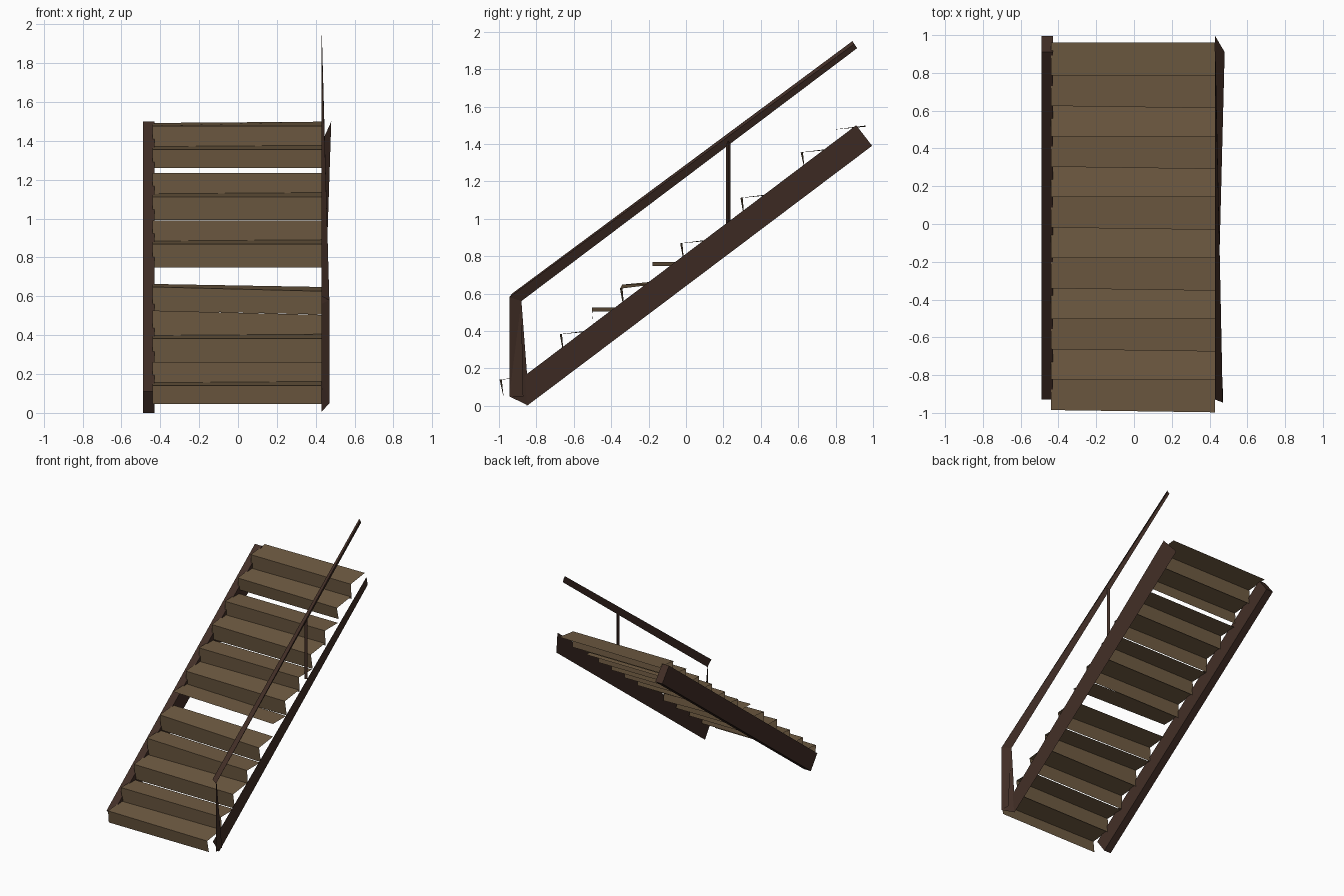
import bpy
from mathutils import Vector

if "Cube" in bpy.data.objects:
    bpy.data.objects.remove(bpy.data.objects["Cube"])


def material(name, rgb):
    m = bpy.data.materials.new(name)
    m.diffuse_color = (*rgb, 1)
    m.use_nodes = True
    m.node_tree.nodes["Principled BSDF"].inputs["Base Color"].default_value = m.diffuse_color
    return m


TAN = material("tread_wood", (0.16, 0.105, 0.055))
DARK = material("frame_wood", (0.055, 0.028, 0.02))


def mesh(name, verts, faces, mat):
    me = bpy.data.meshes.new(name)
    me.from_pydata(verts, [], faces)
    me.update()
    ob = bpy.data.objects.new(name, me)
    bpy.context.collection.objects.link(ob)
    me.materials.append(mat)
    return ob


# Thin treads and risers; a few boards are tilted or missing their riser
XL, XR = -0.44, 0.43
for i in range(12):
    y = -0.985 + 0.161 * i
    z = 0.14 + 0.1215 * i
    yb = y + (0.175 if i == 11 else 0.163)
    rise = 0.022 if i % 2 == 0 or i == 11 else 0.0
    tilt = 0.022 if i in (3, 4, 5) else 0.0
    skew = 0.012 if i % 2 == 0 else 0.0
    mesh(f"tread_{i + 1}",
         [(XL, y, z + tilt), (XR, y - skew, z),
          (XR, yb, z + rise), (XL, yb, z + tilt + rise * 0.7)],
         [(0, 1, 2, 3)], TAN)
    if i == 5:
        continue
    drop_l = drop_r = 0.095 if i in (0, 10) else 0.12
    if i == 4:
        drop_l, drop_r = 0.10, 0.12
    mesh(f"riser_{i + 1}",
         [(XL, y + 0.01, z - drop_l), (XR, y + 0.01, z - drop_r),
          (XR, y - skew, z), (XL, y, z + tilt)],
         [(0, 1, 2, 3)], TAN)

# Left stringer: a sloping plank
side = [(-0.85, 0.0), (0.995, 1.39), (0.91, 1.5), (-0.93, 0.11)]
BOX = [(0, 1, 2, 3), (7, 6, 5, 4), (0, 4, 5, 1), (1, 5, 6, 2), (2, 6, 7, 3), (3, 7, 4, 0)]
mesh("left_stringer",
     [(-0.49, y, z) for y, z in side] + [(-0.43, y, z) for y, z in side],
     BOX, DARK)

# Right stringer: a thin board leaning outwards at its upper end
xs = (0.43, 0.43, 0.48, 0.433)
mesh("right_stringer", [(x, y, z) for x, (y, z) in zip(xs, side)],
     [(0, 1, 2, 3)], DARK)

# Lower newel post: tapered folded board
mesh("newel_post",
     [(0.47, -0.945, 0.05), (0.43, -0.85, 0.005), (0.43, -0.85, 0.17),
      (0.43, -0.88, 0.56), (0.47, -0.945, 0.58), (0.47, -0.87, 0.05)],
     [(0, 1, 2), (0, 2, 3, 4), (0, 5, 3, 4)], DARK)

# Handrail: folded strip tapering to a thin edge at the top
mesh("handrail",
     [(0.47, -0.945, 0.58), (0.43, -0.93, 0.60), (0.43, -0.88, 0.56),
      (0.432, 0.90, 1.935), (0.43, 0.89, 1.95), (0.43, 0.915, 1.912)],
     [(0, 3, 4, 1), (0, 2, 5, 3), (1, 4, 5, 2)], DARK)

# Slim baluster between stringer and rail
mesh("baluster",
     [(x, y, z) for z in (0.95, 1.42)
      for x, y in ((0.43, 0.213), (0.445, 0.225), (0.43, 0.237))],
     [(0, 1, 4, 3), (1, 2, 5, 4), (2, 0, 3, 5)], DARK)
